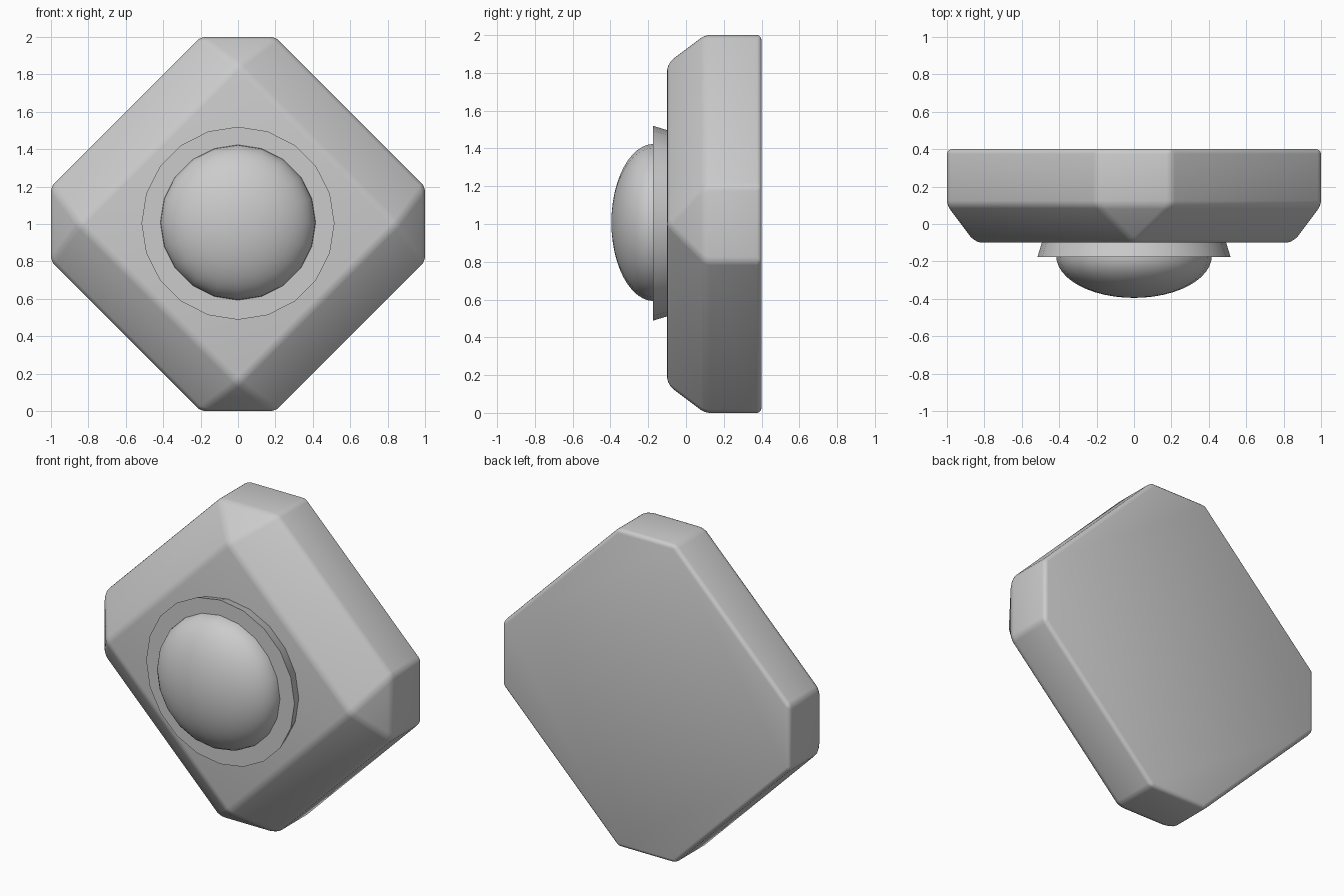
import bpy, bmesh, math

if "Cube" in bpy.data.objects:
    bpy.data.objects.remove(bpy.data.objects["Cube"])

def make_object(name, bm, angle):
    bmesh.ops.recalc_face_normals(bm, faces=bm.faces)
    me = bpy.data.meshes.new(name)
    bm.to_mesh(me)
    bm.free()
    ob = bpy.data.objects.new(name, me)
    bpy.context.collection.objects.link(ob)
    bpy.ops.object.select_all(action='DESELECT')
    bpy.context.view_layer.objects.active = ob
    ob.select_set(True)
    bpy.ops.object.shade_smooth_by_angle(angle=math.radians(angle))
    return ob

def revolve(name, profile, zc, sides=20, angle=40):
    """Turn a (radius, y) profile about the y axis; radius 0 ends in a point."""
    bm = bmesh.new()
    rings = []
    for r, y in profile:
        n = sides if r > 1e-5 else 1
        rings.append([bm.verts.new((r * math.sin(2 * math.pi * i / sides), y,
                                    zc + r * math.cos(2 * math.pi * i / sides)))
                      for i in range(n)])
    for a, b in zip(rings, rings[1:]):
        for i in range(sides):
            j = (i + 1) % sides
            if len(b) == 1:
                bm.faces.new((a[i], a[j], b[0]))
            else:
                bm.faces.new((a[i], a[j], b[j], b[i]))
    bm.faces.new(rings[0])
    if len(rings[-1]) > 1:
        bm.faces.new(rings[-1])
    return make_object(name, bm, angle)

# Body: octagonal plate whose front narrows to a diamond
W, C, F = 1.0, 0.2, 0.85
bm = bmesh.new()
octagon, diamond = [], []
for k in range(4):
    c, s = round(math.cos(k * math.pi / 2)), round(math.sin(k * math.pi / 2))
    for t in (-C, C):
        octagon.append((c * W - s * t, s * W + c * t))
    diamond.append((c * F, s * F))
back = [bm.verts.new((x, 0.4, 1 + z)) for x, z in octagon]
mid = [bm.verts.new((x, 0.1, 1 + z)) for x, z in octagon]
front = [bm.verts.new((x, -0.1, 1 + z)) for x, z in diamond]
bm.faces.new(back)
bm.faces.new(front)
for i in range(8):
    j = (i + 1) % 8
    bm.faces.new((back[i], back[j], mid[j], mid[i]))
for k in range(4):
    n = (k + 1) % 4
    bm.faces.new((mid[2 * k], mid[2 * k + 1], front[k]))
    bm.faces.new((mid[2 * k + 1], mid[2 * n], front[n], front[k]))
bmesh.ops.recalc_face_normals(bm, faces=bm.faces)
bmesh.ops.bevel(bm, geom=list(bm.edges), offset=0.025, offset_type='OFFSET',
                segments=3, profile=0.5, affect='EDGES', clamp_overlap=True)
make_object("body", bm, 40)

# Flared collar
revolve("collar", [(0.49, -0.09), (0.516, -0.176)], 1.004)

# Domed lens
steps = 12
dome = [(0.416, -0.14)] + [(0.416 * math.cos(i * math.pi / 2 / steps),
                           -0.17 - 0.225 * math.sin(i * math.pi / 2 / steps))
                          for i in range(steps)] + [(0, -0.395)]
revolve("dome", dome, 1.008)
